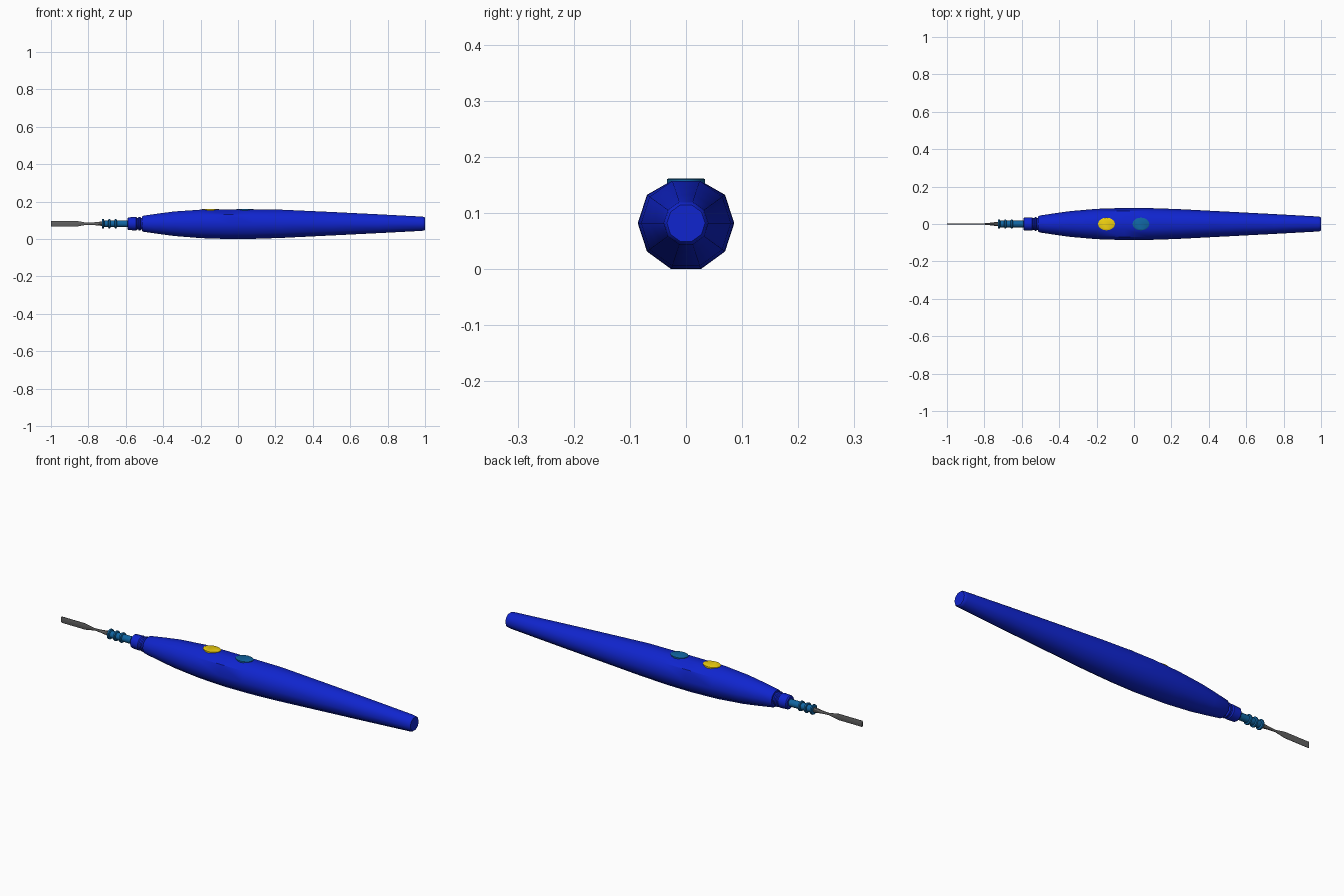
import bpy, bmesh, math

if "Cube" in bpy.data.objects:
    bpy.data.objects.remove(bpy.data.objects["Cube"])

CZ = 0.082  # height of the long axis


def material(name, rgb):
    m = bpy.data.materials.new(name)
    m.diffuse_color = (*rgb, 1)
    m.use_nodes = True
    m.node_tree.nodes["Principled BSDF"].inputs["Base Color"].default_value = m.diffuse_color
    return m


blue = material("blue_plastic", (0.005, 0.018, 0.62))
teal = material("teal_plastic", (0.005, 0.13, 0.36))
yellow = material("yellow_plastic", (0.85, 0.62, 0.005))
steel = material("dark_steel", (0.12, 0.12, 0.12))


def finish(name, bm, mat, angle):
    bmesh.ops.recalc_face_normals(bm, faces=bm.faces)
    me = bpy.data.meshes.new(name)
    bm.to_mesh(me)
    bm.free()
    me.materials.append(mat)
    ob = bpy.data.objects.new(name, me)
    bpy.context.collection.objects.link(ob)
    bpy.ops.object.select_all(action='DESELECT')
    ob.select_set(True)
    bpy.context.view_layer.objects.active = ob
    bpy.ops.object.shade_smooth_by_angle(angle=math.radians(angle))
    return ob


def loft(name, sections, sides, mat, angle=40, top=1.0, phase=0.0):
    """Capped elliptical rings along x; each section is (x, half_y, half_z)."""
    bm = bmesh.new()
    rings = []
    for x, ry, rz in sections:
        ring = []
        for i in range(sides):
            a = 2 * math.pi * i / sides + phase
            z = min(CZ + rz * math.sin(a), top)
            ring.append(bm.verts.new((x, ry * math.cos(a), z)))
        rings.append(ring)
    for r0, r1 in zip(rings, rings[1:]):
        for i in range(sides):
            j = (i + 1) % sides
            bm.faces.new((r0[i], r0[j], r1[j], r1[i]))
    bm.faces.new(rings[0])
    bm.faces.new(rings[-1])
    return finish(name, bm, mat, angle)


def turned(profile):
    return [(x, r, r) for x, r in profile]


# Ten-sided handle, slightly flattened on top below the buttons
handle = turned([
    (-0.512, 0.041), (-0.505, 0.045), (-0.42, 0.058), (-0.34, 0.069),
    (-0.20, 0.081), (-0.05, 0.086), (0.08, 0.085), (0.23, 0.080),
    (0.50, 0.066), (0.75, 0.053), (0.985, 0.040), (0.995, 0.038), (1.0, 0.034)])
loft("handle", handle, 10, blue, top=0.157)

# Stepped collar in front of the handle
collar = turned([
    (-0.592, 0.029), (-0.587, 0.034), (-0.545, 0.036), (-0.54, 0.031),
    (-0.534, 0.031), (-0.53, 0.037), (-0.523, 0.037), (-0.518, 0.031),
    (-0.505, 0.031)])
loft("collar", collar, 12, blue)

# Ribbed tip holder
ribs = [(-0.728, 0.014)]
for x in (-0.722, -0.688, -0.654):
    ribs += [(x - 0.006, 0.018), (x - 0.004, 0.025),
             (x + 0.004, 0.025), (x + 0.007, 0.018)]
ribs.append((-0.58, 0.018))
loft("tip_holder", turned(ribs), 12, teal)

# Metal shank flattening into the upright blade
tip = [(-1.0, 0.003, 0.017), (-0.865, 0.003, 0.017), (-0.81, 0.003, 0.006),
       (-0.78, 0.006, 0.007), (-0.725, 0.013, 0.013), (-0.70, 0.013, 0.013)]
loft("blade", tip, 8, steel, phase=math.pi / 8)


# Oval buttons on top of the handle
def button(name, x, mat):
    bm = bmesh.new()
    rings = []
    for s, z in ((1, 0.135), (1, 0.160), (0.9, 0.162)):
        rings.append([bm.verts.new((x + 0.045 * s * math.cos(2 * math.pi * i / 20),
                                    0.034 * s * math.sin(2 * math.pi * i / 20), z))
                      for i in range(20)])
    for r0, r1 in zip(rings, rings[1:]):
        for i in range(20):
            j = (i + 1) % 20
            bm.faces.new((r0[i], r0[j], r1[j], r1[i]))
    bm.faces.new(rings[0])
    bm.faces.new(rings[-1])
    finish(name, bm, mat, 30)


button("front_button", -0.147, yellow)
button("rear_button", 0.037, teal)
